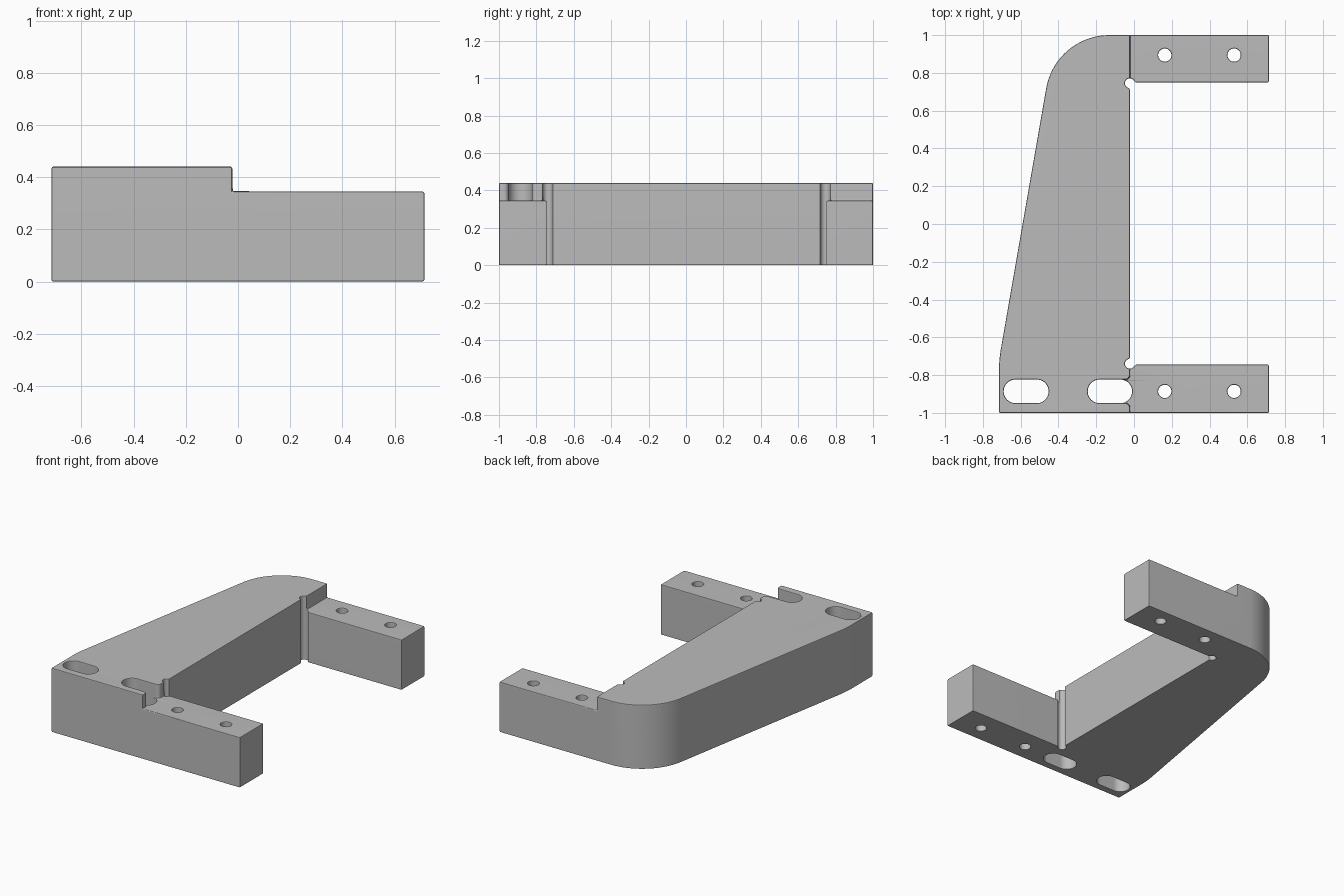
import bpy, bmesh, math
from mathutils import Vector

cube = bpy.data.objects.get("Cube")
if cube:
    bpy.data.objects.remove(cube)

HEIGHT, ARM_TOP = 0.44, 0.345
STEP_X = -0.022


def fillet(corners, steps=10):
    """Turn (x, y, radius) corners into an outline with rounded corners."""
    out = []
    for i, (x, y, r) in enumerate(corners):
        p = Vector((x, y))
        a = (Vector(corners[i - 1][:2]) - p).normalized()
        b = (Vector(corners[(i + 1) % len(corners)][:2]) - p).normalized()
        if r == 0:
            pts = [p]
        else:
            half = a.angle(b) / 2
            centre = p + (a + b).normalized() * r / math.sin(half)
            start = p + a * r / math.tan(half) - centre
            end = p + b * r / math.tan(half) - centre
            sweep = math.pi - 2 * half
            pts = [centre + (start * math.sin(sweep * (1 - k / steps))
                             + end * math.sin(sweep * k / steps)) / math.sin(sweep)
                   for k in range(steps + 1)]
        for q in pts:
            if not out or (q - out[-1]).length > 1e-4:
                out.append(q)
    if (out[0] - out[-1]).length < 1e-4:
        out.pop()
    return out


def prism(name, outline, z0, z1):
    bm = bmesh.new()
    face = bm.faces.new([bm.verts.new((p.x, p.y, z0)) for p in outline])
    up = bmesh.ops.extrude_face_region(bm, geom=[face])["geom"]
    bmesh.ops.translate(bm, vec=(0, 0, z1 - z0),
                        verts=[g for g in up if isinstance(g, bmesh.types.BMVert)])
    bmesh.ops.recalc_face_normals(bm, faces=bm.faces)
    mesh = bpy.data.meshes.new(name)
    bm.to_mesh(mesh)
    bm.free()
    obj = bpy.data.objects.new(name, mesh)
    bpy.context.collection.objects.link(obj)
    return obj


def slot(x0, x1, y, r):
    return fillet([(x0, y - r, r), (x1, y - r, r), (x1, y + r, r), (x0, y + r, r)])


# Bracket outline: tapered spine with two arms
bracket = prism("bracket", fillet([
    (-0.715, -1, 0), (0.715, -1, 0), (0.715, -0.745, 0), (STEP_X, -0.745, 0),
    (STEP_X, 0.75, 0), (0.715, 0.75, 0), (0.715, 1, 0),
    (-0.416, 1, 0.34), (-0.715, -0.72, 0.7)], 18), 0, HEIGHT)

# Steps down to the arms; the front one opens into the adjustment slot
SLOT_Y, SLOT_R = -0.886, 0.0625
lo, hi = SLOT_Y - SLOT_R, SLOT_Y + SLOT_R
cutters = [
    prism("rear_step_cutter", fillet([
        (STEP_X, 0.745, 0), (0.8, 0.745, 0), (0.8, 1.1, 0), (STEP_X, 1.1, 0)]), ARM_TOP, 0.6),
    prism("front_step_cutter", fillet([
        (0.8, -1.1, 0), (0.8, -0.74, 0), (STEP_X, -0.74, 0), (STEP_X, hi, 0.025),
        (-0.245, hi, SLOT_R), (-0.245, lo, SLOT_R), (STEP_X, lo, 0.025),
        (STEP_X, -1.1, 0)]), ARM_TOP, 0.6),
    prism("inner_slot_cutter", slot(-0.245, -0.01, SLOT_Y, SLOT_R), -0.1, 0.4),
    prism("outer_slot_cutter", slot(-0.69, -0.452, SLOT_Y, SLOT_R), -0.1, 0.6),
]

# Corner relief bores and screw holes
bores = [(STEP_X, y, 0.026) for y in (-0.74, 0.745)]
bores += [(x, y, 0.035) for x in (0.163, 0.53) for y in (SLOT_Y, 0.894)]
for x, y, r in bores:
    cutters.append(prism("bore_cutter", slot(x - r, x + r, y, r), -0.1, 0.6))

bpy.context.view_layer.objects.active = bracket
for cutter in cutters:
    cut = bracket.modifiers.new("cut", "BOOLEAN")
    cut.operation, cut.solver, cut.object = "DIFFERENCE", "EXACT", cutter
    bpy.ops.object.modifier_apply(modifier=cut.name)
    bpy.data.objects.remove(cutter)

# Merge stray points left by the cuts
bm = bmesh.new()
bm.from_mesh(bracket.data)
bmesh.ops.remove_doubles(bm, verts=bm.verts, dist=0.0005)
bmesh.ops.dissolve_limit(bm, angle_limit=0.01, verts=bm.verts, edges=bm.edges)
bm.to_mesh(bracket.data)
bm.free()

# Softened edges
bevel = bracket.modifiers.new("edge_rounding", "BEVEL")
bevel.width, bevel.segments = 0.007, 2
bevel.limit_method, bevel.angle_limit = "ANGLE", math.radians(35)
bevel.use_clamp_overlap = False
bpy.ops.object.modifier_apply(modifier=bevel.name)

bpy.ops.object.select_all(action="DESELECT")
bracket.select_set(True)
bpy.ops.object.shade_smooth_by_angle(angle=math.radians(40))
normals = bracket.modifiers.new("flat_faces", "WEIGHTED_NORMAL")
normals.keep_sharp = True

grey = bpy.data.materials.new("plain grey")
grey.use_nodes = True
colour = (0.5, 0.5, 0.5, 1)
grey.diffuse_color = colour
grey.node_tree.nodes["Principled BSDF"].inputs["Base Color"].default_value = colour
bracket.data.materials.clear()
bracket.data.materials.append(grey)
